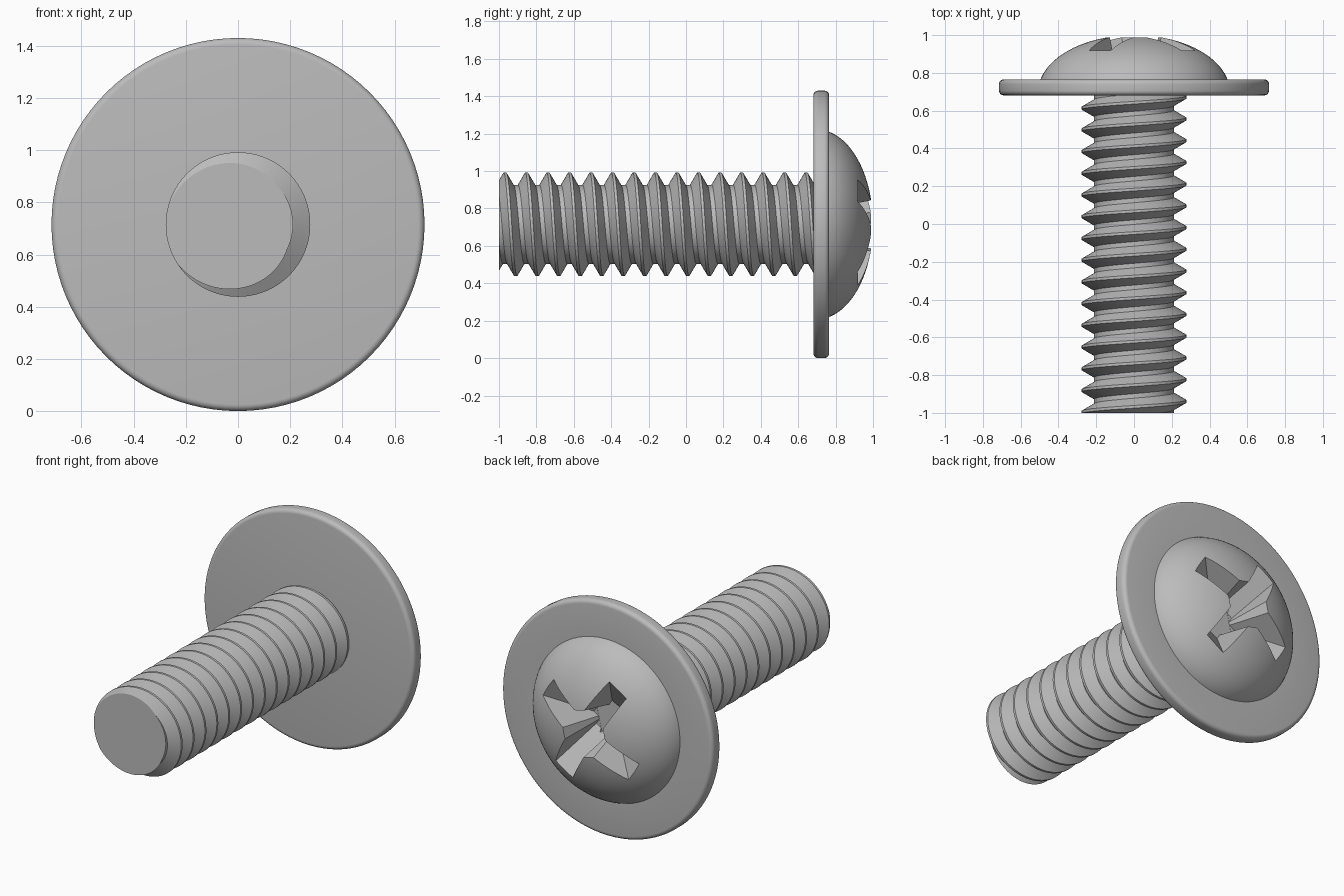
import bpy, bmesh
from math import sin, cos, pi, radians, sqrt

if "Cube" in bpy.data.objects:
    bpy.data.objects.remove(bpy.data.objects["Cube"])

AXIS_Z = 0.715          # height of the screw axis
SEGMENTS = 96

steel = bpy.data.materials.new("grey_steel")
steel.use_nodes = True
steel.diffuse_color = (0.5, 0.5, 0.5, 1)
steel.node_tree.nodes["Principled BSDF"].inputs["Base Color"].default_value = (0.5, 0.5, 0.5, 1)


def finish(name, bm):
    bmesh.ops.recalc_face_normals(bm, faces=bm.faces)
    mesh = bpy.data.meshes.new(name)
    bm.to_mesh(mesh)
    bm.free()
    mesh.materials.append(steel)
    obj = bpy.data.objects.new(name, mesh)
    bpy.context.collection.objects.link(obj)
    return obj


def smooth(obj):
    bpy.ops.object.select_all(action='DESELECT')
    obj.select_set(True)
    bpy.context.view_layer.objects.active = obj
    bpy.ops.object.shade_smooth_by_angle(angle=radians(28))


def sweep(profile, lead=0.0):
    """Turn (radius, y) points about the screw axis, shifting y by lead per turn."""
    bm = bmesh.new()
    rows = []
    for i in range(SEGMENTS + 1):
        a = 2 * pi * i / SEGMENTS
        rows.append([bm.verts.new((r * cos(a), y - lead * i / SEGMENTS, AXIS_Z + r * sin(a)))
                     for r, y in profile])
    for p, q in zip(rows, rows[1:]):
        for j in range(len(profile) - 1):
            bm.faces.new((p[j], p[j + 1], q[j + 1], q[j]))
    bmesh.ops.remove_doubles(bm, verts=bm.verts, dist=0.0001)
    return bm


# Threaded shank: 60 degree helical thread, trimmed flat at both ends
PITCH, CREST, ROOT = 0.115, 0.277, 0.211
tip, top = 0.0072, 0.0455
thread = []
for k in range(-17, 4):
    y = 0.671 + k * PITCH
    thread += [(ROOT, y - top), (CREST, y - tip), (CREST, y + tip), (ROOT, y + top)]
bm = sweep(thread, PITCH)
for y, side in ((-1, -1), (0.7, 1)):
    bmesh.ops.bisect_plane(bm, geom=bm.verts[:] + bm.edges[:] + bm.faces[:],
                           plane_co=(0, y, 0), plane_no=(0, side, 0), clear_outer=True)
bmesh.ops.holes_fill(bm, edges=[e for e in bm.edges if e.is_boundary], sides=0)
smooth(finish("threaded_shank", bm))

# Washer head: flange with rounded rim, then a domed cap
R, BACK, FACE, FILLET = 0.715, 0.681, 0.765, 0.025
outline = [(0, BACK)]
for centre, start in ((BACK + FILLET, -pi / 2), (FACE - FILLET, 0)):
    for i in range(6):
        a = start + i * pi / 10
        outline.append((R - FILLET + FILLET * cos(a), centre + FILLET * sin(a)))
DOME_R = 0.495
outline.append((DOME_R, FACE))
for i in range(1, 21):
    r = DOME_R * cos(i * pi / 40)
    outline.append((max(r, 0) if i < 20 else 0, 0.7 + 0.3 * sqrt(1 - (r / 0.507) ** 2)))
head = finish("washer_head", sweep(outline))


# Cross recess: two tapered bars and a four-sided centre pit
def recess_cutter(name, angle, floor, rim):
    """Convex block from floor to rim; each is (half length, half width, y)."""
    bm = bmesh.new()
    for length, width, y in (floor, rim):
        for u, v in ((-length, -width), (length, -width), (length, width), (-length, width)):
            bm.verts.new((u * cos(angle) - v * sin(angle), y,
                          AXIS_Z + u * sin(angle) + v * cos(angle)))
    bmesh.ops.convex_hull(bm, input=bm.verts)
    return finish(name, bm)


turn = radians(32)
cutters = [recess_cutter("slot_cutter", turn + k * pi / 2, (0.1, 0.05, 0.73), (0.577, 0.085, 1.1))
           for k in range(2)]
cutters.append(recess_cutter("pit_cutter", turn + pi / 4, (0.08, 0.08, 0.729), (0.165, 0.165, 1.1)))

bpy.ops.object.select_all(action='DESELECT')
head.select_set(True)
bpy.context.view_layer.objects.active = head
for cutter in cutters:
    cutter.hide_render = True
    mod = head.modifiers.new("recess", 'BOOLEAN')
    mod.operation = 'DIFFERENCE'
    mod.solver = 'EXACT'
    mod.object = cutter
    bpy.ops.object.modifier_apply(modifier=mod.name)
    bpy.data.objects.remove(cutter)
smooth(head)
